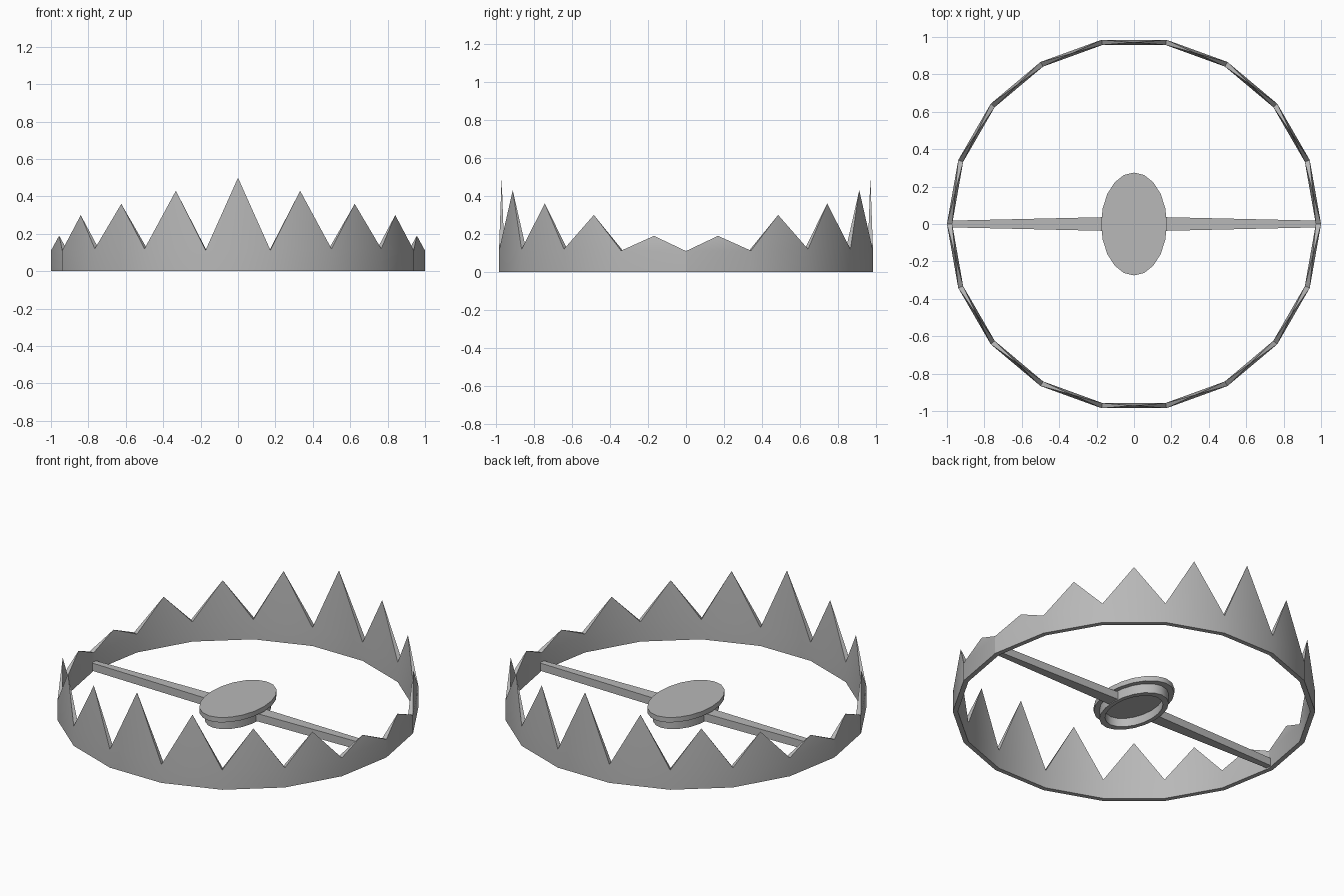
import bpy, bmesh, math

if "Cube" in bpy.data.objects:
    bpy.data.objects.remove(bpy.data.objects["Cube"])

steel = bpy.data.materials.new("steel_grey")
steel.diffuse_color = (0.48, 0.48, 0.48, 1)
steel.use_nodes = True
steel.node_tree.nodes["Principled BSDF"].inputs["Base Color"].default_value = steel.diffuse_color

SEG = math.radians(20)
VALLEY = [0.11, 0.112, 0.12, 0.12, 0.112]
TIPS = [0.19, 0.30, 0.36, 0.43, 0.50]


def finish(bm, name, smooth=True):
    bmesh.ops.recalc_face_normals(bm, faces=bm.faces)
    me = bpy.data.meshes.new(name)
    bm.to_mesh(me)
    bm.free()
    me.materials.append(steel)
    ob = bpy.data.objects.new(name, me)
    bpy.context.collection.objects.link(ob)
    if smooth:
        bpy.ops.object.select_all(action='DESELECT')
        ob.select_set(True)
        bpy.context.view_layer.objects.active = ob
        bpy.ops.object.shade_smooth_by_angle(angle=math.radians(30))
    return ob


# Toothed half ring: each segment carries one pointed tooth
def jaw(name, side):
    bm = bmesh.new()
    rings = []
    for i in range(10):
        c, s = math.cos(i * SEG), side * math.sin(i * SEG)
        z = VALLEY[min(i, 9 - i)]
        rings.append([bm.verts.new((r * c, r * s, h)) for r, h in
                      ((1.0, 0), (1.0, z), (0.972, z), (0.972, 0))])
    for i in range(9):
        a, b = rings[i], rings[i + 1]
        t = (i + 0.5) * SEG
        tip = bm.verts.new((0.971 * math.cos(t), side * 0.971 * math.sin(t),
                            TIPS[min(i, 8 - i)]))
        bm.faces.new((a[0], b[0], b[1], a[1]))
        bm.faces.new((a[1], b[1], tip))
        bm.faces.new((b[1], b[2], tip))
        bm.faces.new((b[2], a[2], tip))
        bm.faces.new((a[2], a[1], tip))
        bm.faces.new((b[2], b[3], a[3], a[2]))
        bm.faces.new((a[3], b[3], b[0], a[0]))
    bm.faces.new(rings[0])
    bm.faces.new(rings[-1])
    finish(bm, name)


# Tapered bar from the collar out to the hinge
def bar(name, side):
    bm = bmesh.new()
    ends = []
    for x, w in ((0.14, 0.037), (0.98, 0.018)):
        ends.append([bm.verts.new((side * x, y, z)) for y, z in
                     ((-w, 0.008), (w, 0.008), (w, 0.055), (-w, 0.055))])
    for k in range(4):
        n = (k + 1) % 4
        bm.faces.new((ends[0][k], ends[0][n], ends[1][n], ends[1][k]))
    bm.faces.new(ends[0])
    bm.faces.new(ends[1])
    finish(bm, name, False)


# Oval pressure plate with a hollow collar underneath
def plate():
    bm = bmesh.new()
    profile = [(1.0, 0.09), (1.0, 0.06), (0.86, 0.06),
               (0.86, 0.003), (0.72, 0.003), (0.72, 0.055)]
    n = 20
    loops = []
    for f, z in profile:
        loops.append([bm.verts.new((0.176 * f * math.cos(2 * math.pi * i / n),
                                    0.275 * f * math.sin(2 * math.pi * i / n), z))
                      for i in range(n)])
    for a, b in zip(loops, loops[1:]):
        for i in range(n):
            j = (i + 1) % n
            bm.faces.new((a[i], a[j], b[j], b[i]))
    bm.faces.new(loops[0])
    bm.faces.new(loops[-1])
    finish(bm, "pressure_plate")


for label, side in (("front", -1), ("back", 1)):
    jaw(label + "_jaw", side)
for label, side in (("left", -1), ("right", 1)):
    bar(label + "_bar", side)
plate()
